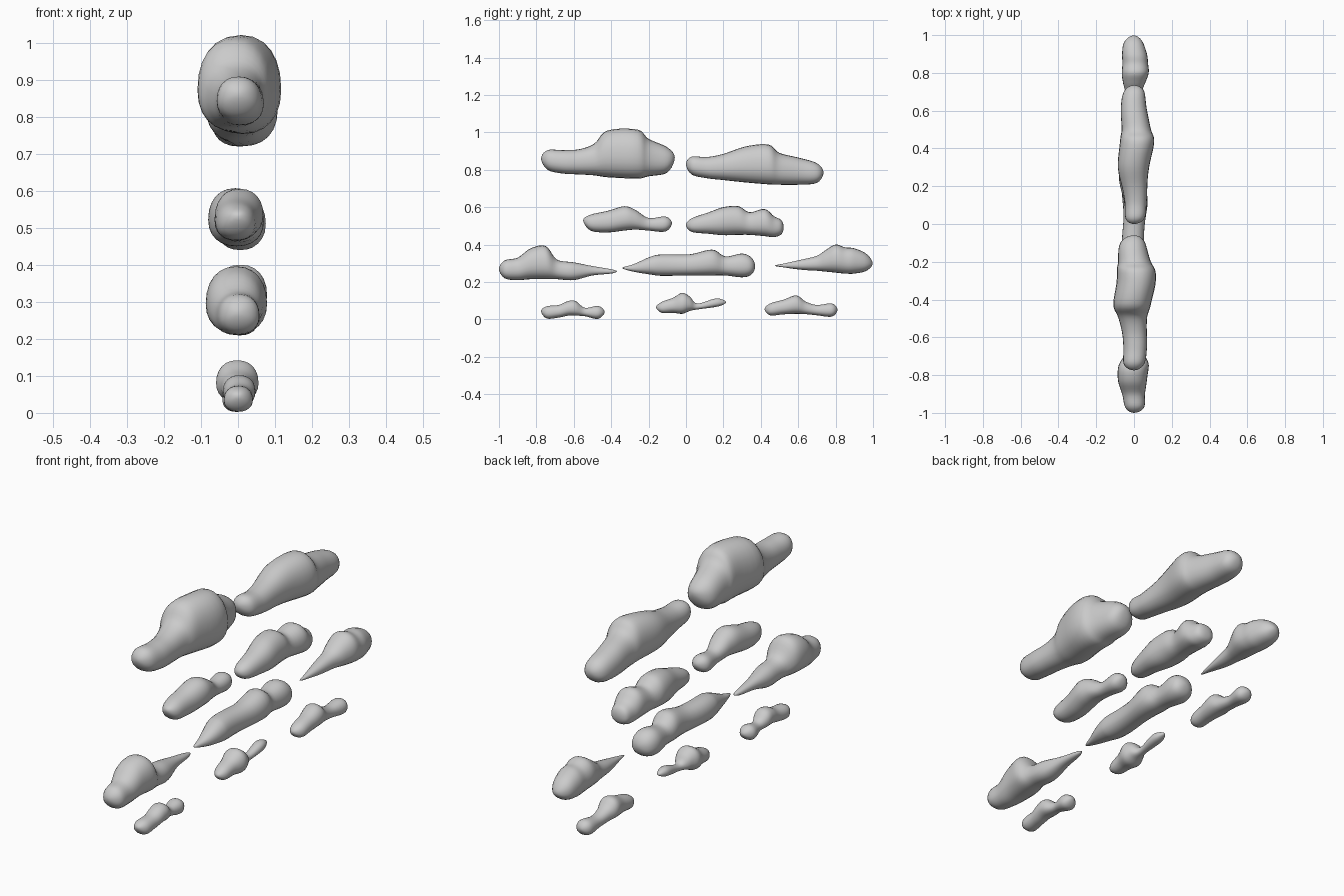
import bpy, bmesh, math

SEG, SUB = 24, 5


def spline(p0, p1, p2, p3, t):
    return 0.5 * (2 * p1 + (p2 - p0) * t + (2 * p0 - 5 * p1 + 4 * p2 - p3) * t ** 2
                  + (3 * p1 - p0 - 3 * p2 + p3) * t ** 3)


def power(v, e):
    return math.copysign(abs(v) ** e, v)


def cloud(name, *stations, shift=0.0):
    """Loft a puffy cloud along y; each station is (y, bottom, top)."""
    # Mirrored ghost stations at both ends make the tips round
    a, b = stations[1], stations[-2]
    pts = [(a[0], a[2], a[1]), *stations, (b[0], b[2], b[1])]
    rings = [tuple(spline(*(pts[i + k][c] for k in range(4)), s / SUB) for c in range(3))
             for i in range(len(pts) - 3) for s in range(SUB)] + [stations[-1]]
    bm = bmesh.new()
    loops = []
    for y, lo, hi in rings:
        h = max(hi - lo, 0)
        w = 0.66 * h / (1 + 2.6 * h)
        mid = lo + 0.45 * h
        sway = shift * h * 4 + 0.05 * h * math.sin(y * 17)
        loop = []
        for k in range(SEG):
            ang = 2 * math.pi * k / SEG
            c, s = power(math.cos(ang), 0.9), power(math.sin(ang), 0.9)
            z = mid + s * (hi - mid if s > 0 else mid - lo)
            loop.append(bm.verts.new((sway + w * c, y, z)))
        loops.append(loop)
    for r0, r1 in zip(loops, loops[1:]):
        for k in range(SEG):
            n = (k + 1) % SEG
            bm.faces.new((r0[k], r0[n], r1[n], r1[k]))
    # Close the tips
    bmesh.ops.remove_doubles(bm, verts=bm.verts, dist=0.0005)
    bmesh.ops.recalc_face_normals(bm, faces=bm.faces)
    for f in bm.faces:
        f.smooth = True
    mesh = bpy.data.meshes.new(name)
    bm.to_mesh(mesh)
    bm.free()
    bpy.context.collection.objects.link(bpy.data.objects.new(name, mesh))


# Top row: two large clouds
cloud("large_cloud_front", (-.775, .86, .86), (-.74, .80, .905), (-.66, .78, .905),
      (-.57, .775, .91), (-.49, .77, .94), (-.42, .76, 1.01), (-.26, .753, 1.015),
      (-.2, .765, .965), (-.1, .785, .92), (-.06, .865, .865))
cloud("large_cloud_back", (0, .83, .83), (.03, .775, .87), (.11, .755, .868),
      (.2, .745, .885), (.32, .732, .925), (.44, .722, .935), (.5, .72, .89),
      (.6, .72, .865), (.7, .73, .835), (.735, .785, .785), shift=.008)

# Second row: two medium clouds
cloud("medium_cloud_front", (-.55, .53, .53), (-.51, .475, .56), (-.42, .465, .58),
      (-.33, .475, .605), (-.27, .48, .585), (-.2, .475, .542), (-.11, .47, .55), (-.075, .515, .515))
cloud("medium_cloud_back", (0, .505, .505), (.03, .468, .54), (.12, .458, .572),
      (.2, .45, .60), (.28, .452, .605), (.34, .452, .573), (.42, .445, .59),
      (.47, .44, .552), (.51, .455, .53), (.522, .492, .492))

# Third row: three long tapering clouds
cloud("long_cloud_front", (-1, .27, .27), (-.97, .22, .315), (-.9, .21, .33),
      (-.83, .215, .38), (-.75, .215, .392), (-.69, .215, .32), (-.6, .21, .305),
      (-.5, .235, .285), (-.4, .245, .268), (-.37, .257, .257))
cloud("long_cloud_middle", (-.34, .275, .275), (-.28, .255, .295), (-.19, .24, .335),
      (-.13, .233, .347), (.02, .235, .348), (.14, .235, .373), (.21, .235, .337),
      (.3, .225, .352), (.35, .24, .33), (.37, .285, .285))
cloud("long_cloud_back", (.475, .287, .287), (.53, .277, .30), (.62, .265, .32),
      (.7, .26, .34), (.75, .255, .373), (.8, .25, .4), (.85, .245, .385),
      (.9, .245, .38), (.965, .26, .35), (.998, .30, .30))

# Bottom row: three small clouds
cloud("small_cloud_front", (-.775, .045, .045), (-.745, .005, .07), (-.68, .01, .077),
      (-.63, .02, .098), (-.59, .02, .098), (-.54, .017, .062), (-.47, .003, .072), (-.435, .04, .04))
cloud("small_cloud_middle", (-.16, .065, .065), (-.13, .035, .093), (-.07, .035, .115),
      (-.02, .03, .142), (.02, .045, .122), (.06, .053, .085), (.15, .065, .11), (.19, .075, .108),
      (.215, .092, .092))
cloud("small_cloud_back", (.42, .055, .055), (.45, .022, .085), (.52, .027, .105),
      (.59, .03, .128), (.64, .028, .095), (.7, .022, .077), (.78, .015, .085), (.81, .052, .052))
